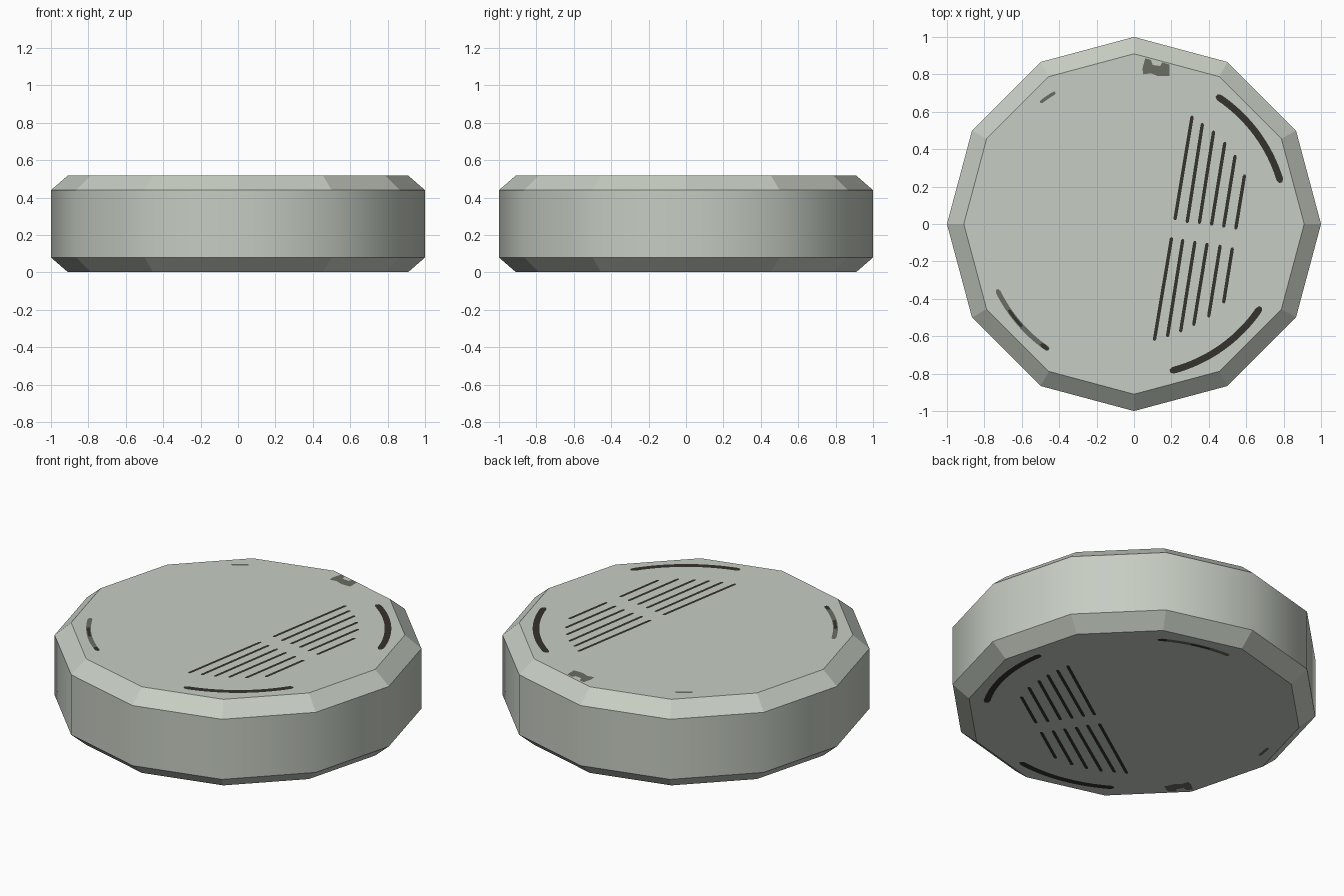
import bpy, math
from mathutils import Vector

if "Cube" in bpy.data.objects:
    bpy.data.objects.remove(bpy.data.objects["Cube"])

SIDES, HEIGHT, SKIN = 12, 0.52, 0.002


def material(name, rgb):
    m = bpy.data.materials.new(name)
    m.diffuse_color = (*rgb, 1)
    m.use_nodes = True
    m.node_tree.nodes["Principled BSDF"].inputs["Base Color"].default_value = m.diffuse_color
    return m


sage = material("sage grey", (0.565, 0.61, 0.54))
dark = material("dark groove", (0.036, 0.032, 0.025))
worn = material("worn grey", (0.145, 0.153, 0.125))


def make(name, verts, faces, mat):
    me = bpy.data.meshes.new(name)
    me.from_pydata(verts, [], faces)
    me.materials.append(mat)
    ob = bpy.data.objects.new(name, me)
    bpy.context.collection.objects.link(ob)
    return ob


# Twelve-sided puck: flat chamfers and caps, smooth side wall
profile = [(0.91, SKIN), (1.0, 0.08), (1.0, 0.44), (0.91, HEIGHT - SKIN)]
verts, faces = [], []
for r, z in profile:
    for i in range(SIDES):
        a = math.tau * i / SIDES
        verts.append((r * math.cos(a), r * math.sin(a), z))
for k in range(3):
    for i in range(SIDES):
        j = (i + 1) % SIDES
        faces.append((k * SIDES + i, k * SIDES + j, (k + 1) * SIDES + j, (k + 1) * SIDES + i))
faces.append(tuple(reversed(range(SIDES))))
faces.append(tuple(range(3 * SIDES, 4 * SIDES)))
body = make("disc_body", verts, faces, sage)
for p in body.data.polygons:
    p.use_smooth = abs(p.normal.z) < 0.1


def strip(path, width):
    """Outline of a ribbon with pointed-round ends along a 2D path, as quads."""
    pts = [Vector(p) for p in path]
    out = []
    for i, p in enumerate(pts):
        d = (pts[min(i + 1, len(pts) - 1)] - pts[max(i - 1, 0)]).normalized()
        n = Vector((-d.y, d.x)) * width / 2
        if i == 0:
            out.append((p - d * width / 2 + n * 0.5, p - d * width / 2 - n * 0.5))
        out.append((p + n, p - n))
        if i == len(pts) - 1:
            out.append((p + d * width / 2 + n * 0.5, p + d * width / 2 - n * 0.5))
    return [[a[0], a[1], b[1], b[0]] for a, b in zip(out, out[1:])]


def arc(radius, start, end, width, n=16):
    path = []
    for i in range(n + 1):
        a = math.radians(start + (end - start) * i / n)
        path.append((radius * math.cos(a), radius * math.sin(a)))
    return strip(path, width)


# Slots in two rows, each as top point and bottom point
upper = zip((0.31, 0.365, 0.425, 0.485, 0.54, 0.59), (0.57, 0.53, 0.49, 0.43, 0.36, 0.255),
            (0.22, 0.285, 0.35, 0.415, 0.48, 0.545), (0.03, 0.015, 0.01, 0.0, -0.01, -0.02))
lower = zip((0.2, 0.26, 0.325, 0.39, 0.46, 0.525), (-0.08, -0.09, -0.10, -0.11, -0.12, -0.135),
            (0.11, 0.18, 0.25, 0.32, 0.40, 0.48), (-0.615, -0.595, -0.57, -0.535, -0.49, -0.415))
slots = []
for x1, y1, x2, y2 in list(upper) + list(lower):
    slots += strip([(x1, y1), (x2, y2)], 0.018)

# Rim arcs and worn patches
rim_arcs = arc(0.815, 56, 17, 0.036) + arc(0.81, -34.5, -75, 0.036)
worn_marks = arc(0.812, 206.5, 234.5, 0.026) + arc(0.82, 121.5, 127, 0.018, 4)
worn_marks.append([(0.05, 0.80), (0.09, 0.806), (0.13, 0.79), (0.19, 0.79), (0.19, 0.852),
                   (0.15, 0.865), (0.14, 0.845), (0.10, 0.85), (0.09, 0.878), (0.06, 0.886),
                   (0.045, 0.83)])


def decal(name, polys, mat, bottom, lift=0.0):
    """Lay polygons on the top, or mirrored and turned on the underside."""
    vs, fs = [], []
    for poly in polys:
        pts = []
        for x, y in poly:
            if bottom:
                r, a = math.hypot(x, y), math.radians(-65) - math.atan2(y, x)
                pts.append((r * math.cos(a), r * math.sin(a), -lift))
            else:
                pts.append((x, y, HEIGHT + lift))
        area = sum(p[0] * q[1] - q[0] * p[1] for p, q in zip(pts, pts[1:] + pts[:1]))
        if (area < 0) != bottom:
            pts.reverse()
        fs.append(tuple(range(len(vs), len(vs) + len(pts))))
        vs += pts
    make(name, vs, fs, mat)


for side, bottom in (("top", False), ("bottom", True)):
    decal(side + "_slots", slots, dark, bottom)
    decal(side + "_rim_arcs", rim_arcs, dark, bottom)
    decal(side + "_worn_marks", worn_marks, worn, bottom)
    decal(side + "_dark_scratch", arc(0.812, 215, 222, 0.016, 5) + arc(0.812, 233, 235, 0.024, 2),
          dark, bottom, 0.001)
